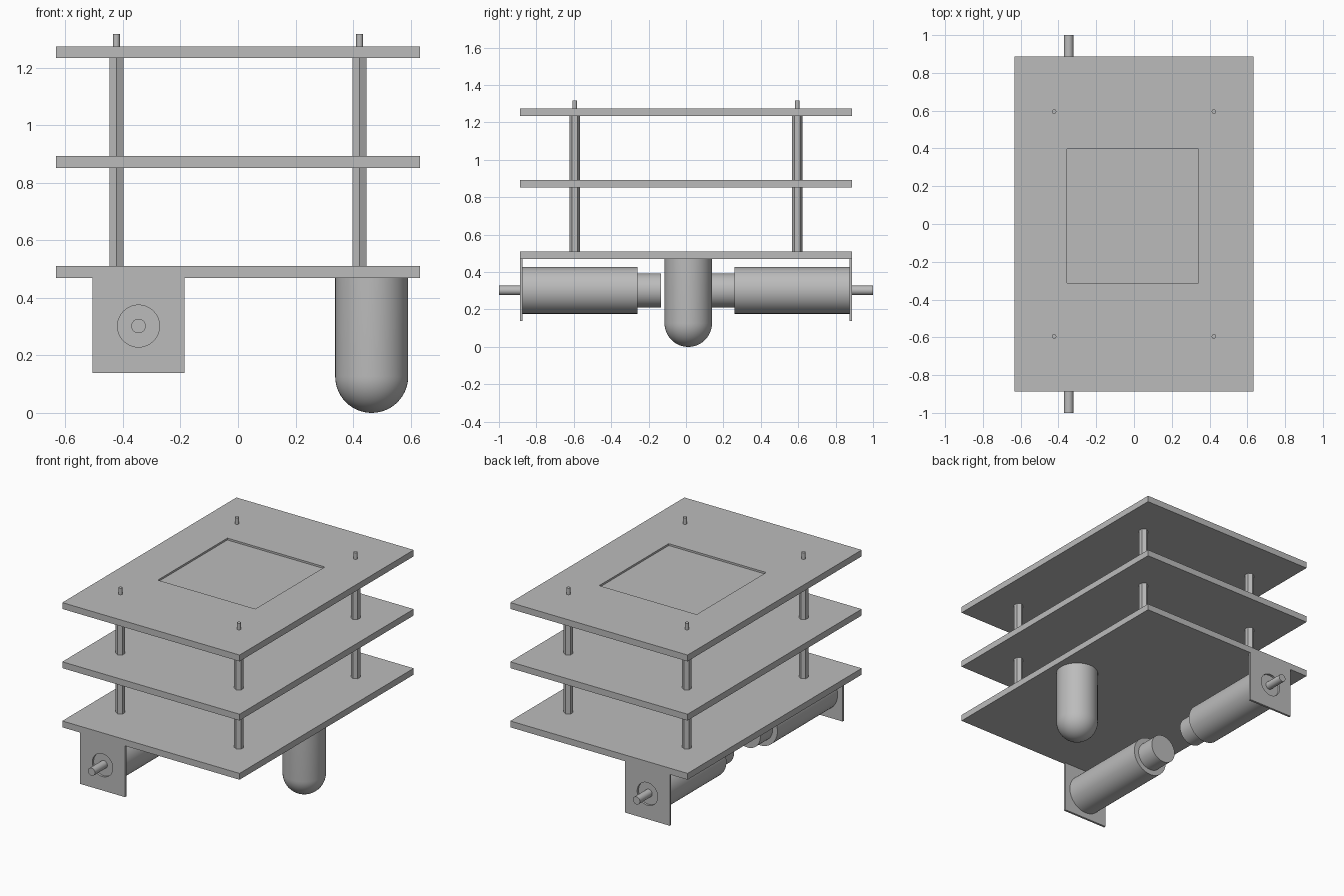
import bpy, bmesh, math
from mathutils import Matrix, Vector

cube = bpy.data.objects.get("Cube")
if cube:
    bpy.data.objects.remove(cube)

# One plain grey for everything
GREY = (0.5, 0.5, 0.5, 1.0)
grey = bpy.data.materials.new("plain_grey")
grey.use_nodes = True
grey.diffuse_color = GREY
bsdf = next(n for n in grey.node_tree.nodes if n.type == 'BSDF_PRINCIPLED')
bsdf.inputs["Base Color"].default_value = GREY


def finish(bm, name, matrix=None):
    """Turn a bmesh into a named, shaded object."""
    if matrix:
        bm.transform(matrix)
    bmesh.ops.recalc_face_normals(bm, faces=bm.faces[:])
    mesh = bpy.data.meshes.new(name)
    bm.to_mesh(mesh)
    bm.free()
    mesh.materials.append(grey)
    mesh.shade_smooth()
    mesh.set_sharp_from_angle(angle=math.radians(35))
    obj = bpy.data.objects.new(name, mesh)
    bpy.context.scene.collection.objects.link(obj)
    return obj


def lathe(name, profile, matrix, sides=48):
    """Turn (radius, height) points about z, starting from the +y direction."""
    bm = bmesh.new()
    verts = [bm.verts.new((0, r, h)) for r, h in profile]
    edges = [bm.edges.new(pair) for pair in zip(verts, verts[1:])]
    bmesh.ops.spin(bm, geom=verts + edges, cent=(0, 0, 0), axis=(0, 0, 1),
                   angle=math.tau, steps=sides)
    bmesh.ops.remove_doubles(bm, verts=bm.verts[:], dist=1e-5)
    return finish(bm, name, matrix)


def rod(name, radius, low, high, x, y, sides):
    lathe(name, [(0, low), (radius, low), (radius, high), (0, high)],
          Matrix.Translation((x, y, 0)), sides)


def plate(name, low, pocket=None):
    """Flat deck, optionally with a shallow rectangular pocket on top."""
    bm = bmesh.new()
    bmesh.ops.create_cube(bm, size=1)
    bm.transform(Matrix.Translation((0, 0, low + THICK / 2))
                 @ Matrix.Diagonal((2 * HALF_X, 2 * HALF_Y, THICK, 1)))
    if pocket:
        x0, x1, y0, y1, depth = pocket
        top = max(bm.faces, key=lambda f: f.calc_center_median().z)
        bmesh.ops.inset_region(bm, faces=[top], thickness=0.1)
        for v in top.verts:
            v.co.x = x1 if v.co.x > 0 else x0
            v.co.y = y1 if v.co.y > 0 else y0
        floor = bmesh.ops.extrude_discrete_faces(bm, faces=[top])["faces"][0]
        bmesh.ops.translate(bm, verts=floor.verts[:], vec=(0, 0, -depth))
    return finish(bm, name)


# Three decks
HALF_X, HALF_Y, THICK = 0.633, 0.888, 0.041
LEVELS = [0.47, 0.852, 1.234]
plate("lower_deck", LEVELS[0])
plate("middle_deck", LEVELS[1])
plate("upper_deck", LEVELS[2], pocket=(-0.354, 0.342, -0.312, 0.397, 0.012))

# Hexagonal standoffs with threaded pins at the four corners
for x, side in ((-0.423, "right"), (0.423, "left")):
    for y, end in ((-0.595, "front"), (0.595, "back")):
        for i, tier in enumerate(("lower", "upper")):
            low, high = LEVELS[i] + THICK, LEVELS[i + 1]
            rod(f"{tier}_standoff_{end}_{side}", 0.028, low, high, x, y, 6)
        rod(f"standoff_pin_{end}_{side}", 0.012, high, 1.317, x, y, 12)

# Motors with shafts, and their mounting brackets, at both ends
MOTOR_X, MOTOR_Z = -0.346, 0.302
BRACKET_T = 0.014
INNER = HALF_Y - BRACKET_T
motor_profile = [(0, 0.134), (0.091, 0.134), (0.091, 0.26), (0.125, 0.26),
                 (0.125, INNER), (0.025, INNER), (0.025, 1.0), (0, 1.0)]


def bracket(name, y):
    """Square mounting plate with a round hole for the motor."""
    bm = bmesh.new()
    x0, x1, z0, z1 = -0.506, -0.186, 0.139, LEVELS[0]
    outline = [(x0, z0), (x1, z0), (x1, z1), (x0, z1)]
    hole = [(MOTOR_X + 0.073 * math.cos(a), MOTOR_Z + 0.073 * math.sin(a))
            for a in (math.tau * i / 48 for i in range(48))]
    edges = []
    for loop in (outline, hole):
        vs = [bm.verts.new((x, y, z)) for x, z in loop]
        edges += [bm.edges.new((vs[i - 1], vs[i])) for i in range(len(vs))]
    bmesh.ops.triangle_fill(bm, edges=edges, use_beauty=True, normal=(0, -1, 0))
    result = bmesh.ops.extrude_face_region(bm, geom=bm.faces[:], use_keep_orig=True)
    moved = [g for g in result["geom"] if isinstance(g, bmesh.types.BMVert)]
    bmesh.ops.translate(bm, verts=moved, vec=Vector((0, BRACKET_T, 0)))
    return finish(bm, name)


for end, turn, y in (("front", 90, -HALF_Y), ("back", -90, INNER)):
    place = (Matrix.Translation((MOTOR_X, 0, MOTOR_Z))
             @ Matrix.Rotation(math.radians(turn), 4, 'X'))
    lathe(f"{end}_motor", motor_profile, place)
    bracket(f"{end}_motor_bracket", y)

# Round-ended support foot
R = 0.127
foot = [(R * math.sin(a), R - R * math.cos(a))
        for a in (math.pi / 2 * i / 14 for i in range(15))]
foot += [(R, LEVELS[0]), (0, LEVELS[0])]
lathe("support_foot", foot, Matrix.Translation((0.465, 0.012, 0)))
